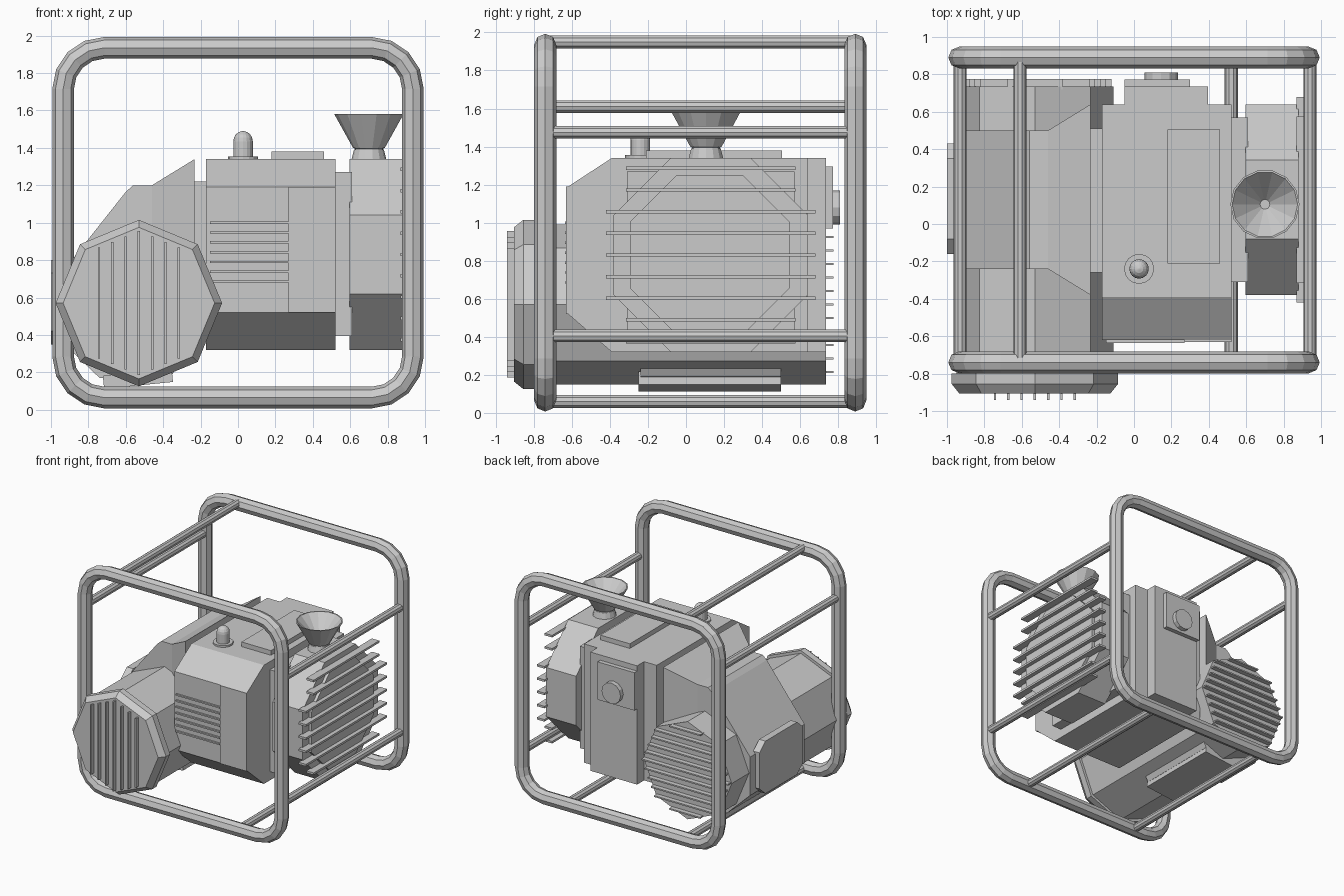
import bpy, bmesh, math
from mathutils import Vector, Matrix

if "Cube" in bpy.data.objects:
    bpy.data.objects.remove(bpy.data.objects["Cube"])

PI = math.pi


def finish(name, bm):
    bmesh.ops.recalc_face_normals(bm, faces=bm.faces)
    me = bpy.data.meshes.new(name)
    bm.to_mesh(me)
    bm.free()
    ob = bpy.data.objects.new(name, me)
    bpy.context.collection.objects.link(ob)
    return ob


def loft(name, rings, closed=False):
    """Skin a list of equally sized point rings, capped unless closed."""
    bm = bmesh.new()
    rows = [[bm.verts.new(p) for p in r] for r in rings]
    n = len(rows[0])
    pairs = list(zip(rows, rows[1:])) + ([(rows[-1], rows[0])] if closed else [])
    for a, b in pairs:
        for i in range(n):
            j = (i + 1) % n
            bm.faces.new((a[i], a[j], b[j], b[i]))
    if not closed:
        bm.faces.new(rows[0])
        bm.faces.new(rows[-1])
    return finish(name, bm)


def box(name, x, y, z, tilt=0):
    c = Vector(((x[0] + x[1]) / 2, (y[0] + y[1]) / 2, (z[0] + z[1]) / 2))
    size = Matrix.Diagonal((x[1] - x[0], y[1] - y[0], z[1] - z[0], 1))
    bm = bmesh.new()
    bmesh.ops.create_cube(bm, size=1, matrix=Matrix.Translation(c) @ Matrix.Rotation(tilt, 4, 'Y') @ size)
    return finish(name, bm)


def turned(name, axis, centre, profile, sides, phase=0.0):
    """Profile of (radius, position) pairs turned around an axis; centre is in the other two axes."""
    def pt(r, h, t):
        a, b = centre[0] + r * math.cos(t), centre[1] + r * math.sin(t)
        return {'X': (h, a, b), 'Y': (a, h, b), 'Z': (a, b, h)}[axis]
    return loft(name, [[pt(r, h, phase + 2 * PI * i / sides) for i in range(sides)] for r, h in profile])


def prism(name, axis, pts, lo, hi):
    def pt(a, b, h):
        return (h, a, b) if axis == 'X' else (a, h, b)
    return loft(name, [[pt(a, b, h) for a, b in pts] for h in (lo, hi)])


# Roll cage hoops
def hoop(name, y, half=0.935, rad=0.22, tube=0.058, steps=4):
    rings = []
    for q, (sx, sz) in enumerate([(1, 1), (-1, 1), (-1, -1), (1, -1)]):
        for s in range(steps + 1):
            t = PI / 2 * (q + s / steps)
            d = Vector((math.cos(t), 0, math.sin(t)))
            c = Vector((sx * (half - rad), y, 1.0 + sz * (half - rad))) + d * rad
            rings.append([c + tube * (d * math.cos(a) + Vector((0, math.sin(a), 0)))
                          for a in [2 * PI * k / 8 for k in range(8)]])
    loft(name, rings, closed=True)


hoop("front_hoop", -0.74)
hoop("rear_hoop", 0.89)

# Cage cross bars
for i, c in enumerate([(-0.93, 1.61), (-0.61, 1.95), (0.94, 1.475), (0.94, 0.405), (0.52, 0.06), (-0.61, 0.06)]):
    turned(f"cross_bar_{i}", 'Y', c, [(0.035, -0.74), (0.035, 0.89)], 10)

# Central housing with chamfered front
prism("central_housing", 'X', [(-0.39, 1.34), (0.64, 1.34), (0.64, 0.32), (-0.39, 0.32), (-0.62, 0.52), (-0.62, 1.19)],
      -0.17, 0.52)
box("rear_step", (-0.05, 0.395), (0.6, 0.735), (0.32, 1.34))
box("front_side_panel", (0.27, 0.52), (-0.63, -0.6), (0.52, 1.19))
for i in range(7):
    z = 0.685 + i * 0.0525
    box(f"louver_{i}", (-0.15, 0.27), (-0.635, -0.6), (z - 0.006, z + 0.006))
box("top_plate", (0.18, 0.46), (-0.21, 0.505), (1.32, 1.38))
box("rear_plate", (-0.05, 0.30), (0.72, 0.772), (0.97, 1.295))
turned("rear_knob", 'Y', (0.145, 1.08), [(0.09, 0.76), (0.09, 0.81)], 12)

# Filler cap with dome
turned("cap_flange", 'Z', (0.027, -0.24), [(0.08, 1.33), (0.08, 1.355)], 16)
dome = [(0.052 * math.cos(t), 1.435 + 0.055 * math.sin(t)) for t in [PI / 2 * k / 4.2 for k in range(5)]]
turned("filler_cap", 'Z', (0.027, -0.24), [(0.052, 1.34)] + dome, 16)

# Joining collars
box("left_collar", (-0.25, -0.15), (-0.26, 0.51), (0.42, 1.22))
box("right_collar", (0.5, 0.61), (-0.31, 0.57), (0.395, 1.27))

# Octagonal generator with ribs across its end
K = 1 / math.cos(PI / 8)
turned("generator_body", 'X', (0.13, 0.83), [(0.51 * K, 0.595), (0.51 * K, 0.88)], 8, PI / 8)
turned("generator_end", 'X', (0.125, 0.83), [(0.42 * K, 0.86), (0.42 * K, 0.905)], 8, PI / 8)
for i in range(9):
    z = 0.375 + 0.1138 * i
    w = 0.55 if 2 <= i <= 6 else 0.445
    box(f"generator_rib_{i}", (0.87, 0.94), (0.13 - w, 0.13 + w), (z - 0.009, z + 0.009))

# Filler funnel, hollow
turned("funnel", 'Z', (0.70, 0.105), [(0.095, 1.33), (0.075, 1.395), (0.085, 1.4), (0.185, 1.58), (0.175, 1.58),
                                      (0.026, 1.42)], 14)
turned("funnel_foot", 'Z', (0.70, 0.105), [(0.095, 1.33), (0.08, 1.39)], 14)

# Bell housing flaring toward the central housing
loft("bell_housing", [[(x, 0.13 + sy * h, 0.83 + sz * h) for sy, sz in [(1, 1), (-1, 1), (-1, -1), (1, -1)]]
                      for x, h in [(-0.46, 0.37), (-0.232, 0.51)]])

# Crankcase with side cover and sump
prism("crankcase", 'Y', [(-0.40, 1.2), (-0.56, 1.2), (-0.60, 1.165), (-0.96, 0.71), (-0.96, 0.38), (-0.74, 0.17),
                         (-0.35, 0.19), (-0.28, 0.32)], -0.24, 0.5)
prism("side_cover", 'X', [(-0.16, 0.42), (-0.08, 0.35), (0.35, 0.35), (0.43, 0.42), (0.43, 0.73), (0.35, 0.8),
                          (-0.08, 0.8), (-0.16, 0.73)], -1.0, -0.94)
box("sump_plate", (-0.72, -0.35), (-0.25, 0.5), (0.13, 0.20), -0.1)

# Horizontal opposed cylinders: one octagonal barrel with a front cap
AX = (-0.53, 0.57)
turned("cylinder_barrel", 'Y', AX, [(0.42, -0.82), (0.42, 0.735)], 8)
turned("front_cap", 'Y', AX, [(0.445, -0.80), (0.445, -0.855), (0.405, -0.905)], 8)


def chord(d, r):
    """Half width of the octagon at distance d from its centre."""
    d, k = abs(d), r * math.cos(PI / 4)
    return r - d * (r - k) / k if d < k else k * (r - d) / (r - k)


# Vertical fins in front, horizontal fins at the rear
for i in range(-3, 4):
    d = i * 0.071
    h = chord(d, 0.405) - 0.02
    box(f"front_fin_{i + 3}", (AX[0] + d - 0.006, AX[0] + d + 0.006), (-0.94, -0.89), (AX[1] - h, AX[1] + h))
for i in range(-5, 6):
    d = i * 0.071
    h = chord(d, 0.42) - 0.01
    box(f"rear_fin_{i + 5}", (AX[0] - h, AX[0] + h), (0.72, 0.775), (AX[1] + d - 0.006, AX[1] + d + 0.006))
